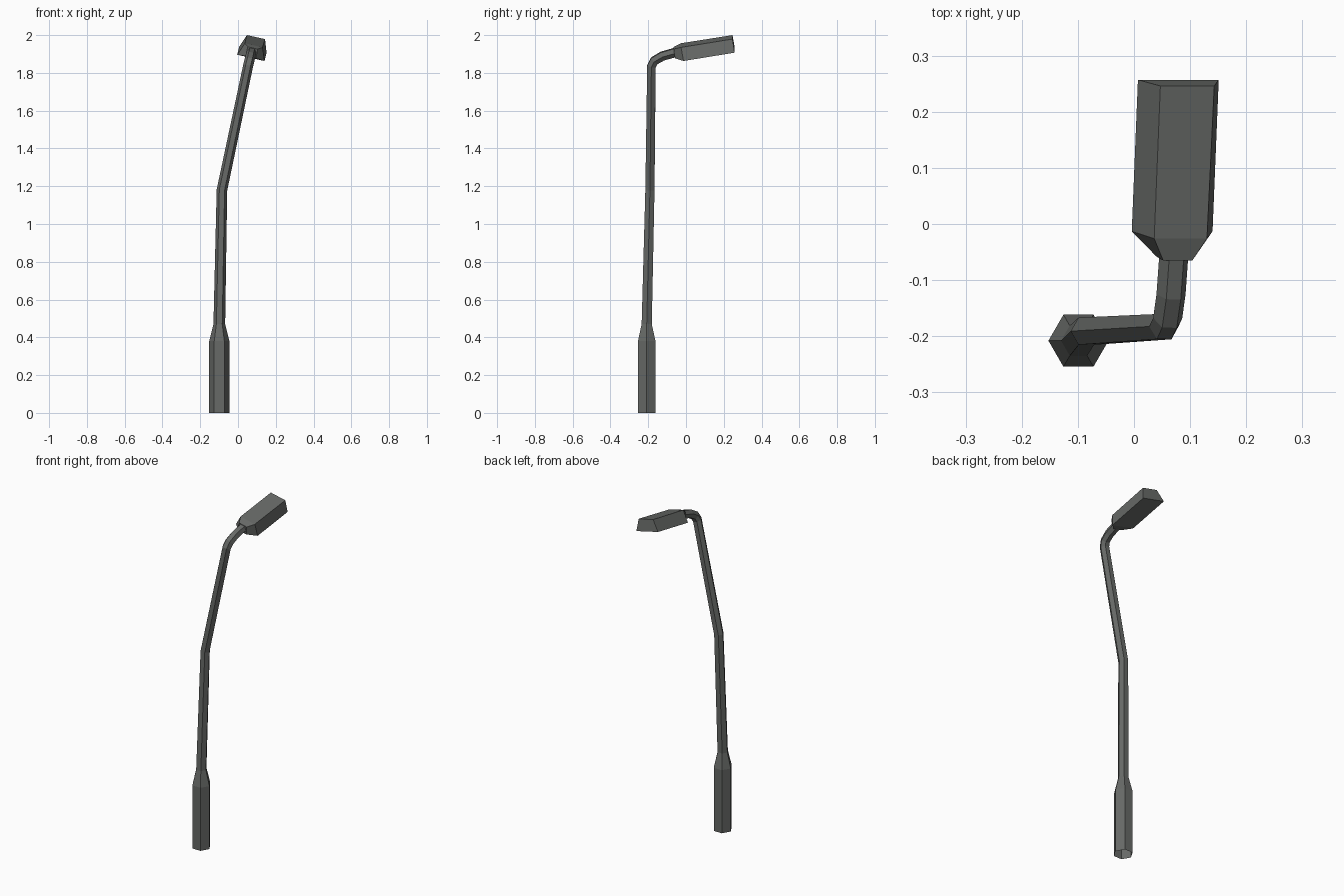
import bpy, bmesh, math
from mathutils import Vector

if "Cube" in bpy.data.objects:
    bpy.data.objects.remove(bpy.data.objects["Cube"])

metal = bpy.data.materials.new("dark grey metal")
metal.diffuse_color = (0.135, 0.142, 0.135, 1)
metal.use_nodes = True
metal.node_tree.nodes["Principled BSDF"].inputs["Base Color"].default_value = metal.diffuse_color


def finish(name, bm):
    mesh = bpy.data.meshes.new(name)
    bmesh.ops.recalc_face_normals(bm, faces=bm.faces)
    bm.to_mesh(mesh)
    bm.free()
    mesh.materials.append(metal)
    obj = bpy.data.objects.new(name, mesh)
    bpy.context.collection.objects.link(obj)
    return obj


def loft(name, rings, cap_start=False, cap_end=False):
    bm = bmesh.new()
    rows = [[bm.verts.new(p) for p in ring] for ring in rings]
    n = len(rows[0])
    for a, b in zip(rows, rows[1:]):
        for i in range(n):
            j = (i + 1) % n
            bm.faces.new((a[i], a[j], b[j], b[i]))
    if cap_start:
        bm.faces.new(rows[0])
    if cap_end:
        bm.faces.new(rows[-1])
    return finish(name, bm)


def hex_rings(path):
    """Hexagonal rings along a path of (x, y, z, radius), side axis carried along."""
    pts = [Vector(p[:3]) for p in path]
    side, prev, rings = Vector((1, 0, 0)), Vector((0, 0, 1)), []
    for i, p in enumerate(pts):
        a = (p - pts[i - 1]).normalized() if i else prev
        b = (pts[i + 1] - p).normalized() if i + 1 < len(pts) else a
        t = (a + b).normalized()
        side = prev.rotation_difference(t) @ side
        prev = t
        up, r = t.cross(side), path[i][3]
        rings.append([p + r * (side * math.cos(k * math.pi / 3) + up * math.sin(k * math.pi / 3))
                      for k in range(6)])
    return rings


# Bent post: wide foot, shoulder, leaning shaft and curved arm
loft("lamp_post", hex_rings([
    (-0.099, -0.208, 0, 0.0535), (-0.099, -0.208, 0.38, 0.0535),
    (-0.099, -0.208, 0.47, 0.031), (-0.085, -0.191, 1.18, 0.028),
    (0.053, -0.183, 1.835, 0.0265), (0.060, -0.168, 1.864, 0.0265),
    (0.066, -0.125, 1.889, 0.0265), (0.071, -0.055, 1.909, 0.0265)]))

# Tilted lamp head: narrow top, wide bottom, tapered collar at the arm
# each ring: top left, top right, bottom right, bottom left
loft("lamp_head", [
    [(0.052, -0.065, 1.938), (0.104, -0.065, 1.926), (0.095, -0.058, 1.877), (0.040, -0.058, 1.889)],
    [(0.036, -0.026, 1.957), (0.130, -0.026, 1.935), (0.140, -0.013, 1.863), (-0.004, -0.013, 1.896)],
    [(0.047, 0.246, 2.0), (0.143, 0.246, 1.979), (0.151, 0.257, 1.907), (0.007, 0.257, 1.940)],
], cap_start=True, cap_end=True)
